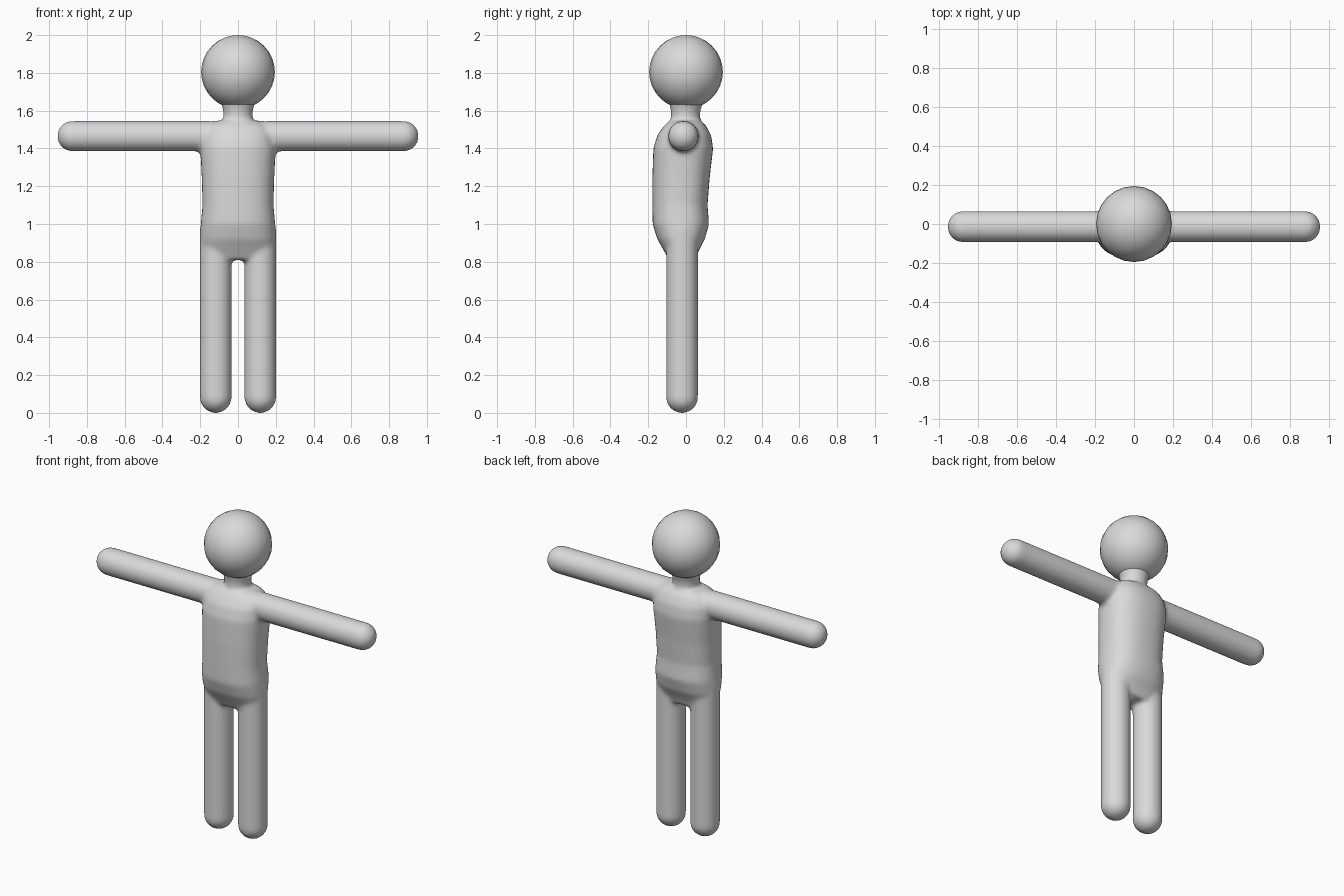
import bpy, bmesh, math
from mathutils import Matrix

if "Cube" in bpy.data.objects:
    bpy.data.objects.remove(bpy.data.objects["Cube"])

grey = bpy.data.materials.new("soft grey")
grey.diffuse_color = (0.7, 0.7, 0.7, 1)
grey.use_nodes = True
grey.node_tree.nodes["Principled BSDF"].inputs["Base Color"].default_value = grey.diffuse_color


def loft(bm, rings, n=40, power=2.4):
    """Skin stacked rounded outlines given as (z, half width, front y, back y)."""
    loops = []
    for z, hx, y0, y1 in rings:
        loop = []
        for i in range(n):
            a = 2 * math.pi * i / n
            c, s = math.cos(a), math.sin(a)
            x = hx * math.copysign(abs(c) ** (2 / power), c)
            y = (y0 + y1) / 2 + (y1 - y0) / 2 * math.copysign(abs(s) ** (2 / power), s)
            loop.append(bm.verts.new((x, y, z)))
        loops.append(loop)
    for a, b in zip(loops, loops[1:]):
        for i in range(n):
            j = (i + 1) % n
            bm.faces.new((a[i], a[j], b[j], b[i]))
    bm.faces.new(loops[0][::-1])
    bm.faces.new(loops[-1])


def capsule(bm, radius, length, matrix):
    """Round-ended limb from z = 0 to z = length, then placed by matrix."""
    verts = bmesh.ops.create_uvsphere(bm, u_segments=32, v_segments=17, radius=radius)["verts"]
    for v in verts:
        v.co.z += radius if v.co.z < 0 else length - radius
    bmesh.ops.transform(bm, matrix=matrix, verts=verts)


def finish(name, bm):
    mesh = bpy.data.meshes.new(name)
    bm.to_mesh(mesh)
    bm.free()
    mesh.materials.append(grey)
    mesh.shade_smooth()
    obj = bpy.data.objects.new(name, mesh)
    bpy.context.collection.objects.link(obj)
    return obj


bm = bmesh.new()
# torso and neck
loft(bm, [
    (0.81, 0.165, -0.09, 0.05), (0.86, 0.19, -0.118, 0.068),
    (0.92, 0.199, -0.152, 0.10), (1.00, 0.197, -0.177, 0.122),
    (1.10, 0.188, -0.178, 0.114), (1.25, 0.192, -0.178, 0.126),
    (1.40, 0.20, -0.173, 0.144), (1.47, 0.192, -0.152, 0.133),
    (1.52, 0.165, -0.117, 0.107), (1.547, 0.115, -0.085, 0.077),
])
loft(bm, [
    (1.48, 0.08, -0.08, 0.075), (1.56, 0.077, -0.08, 0.074),
    (1.60, 0.078, -0.08, 0.076), (1.64, 0.09, -0.09, 0.09),
    (1.70, 0.10, -0.10, 0.10),
], power=2)
for side in (-1, 1):
    # legs
    capsule(bm, 0.085, 1.05, Matrix.Translation((side * 0.118, -0.021, -0.001)))
    # arms, built from the hand inwards
    capsule(bm, 0.081, 0.90, Matrix.Translation((side * 0.957, -0.014, 1.465))
            @ Matrix.Rotation(-side * math.pi / 2, 4, "Y"))
body = finish("body", bm)

# fuse the parts with soft joints
remesh = body.modifiers.new("fuse", "REMESH")
remesh.mode = "VOXEL"
remesh.voxel_size = 0.012
remesh.use_smooth_shade = True
smooth = body.modifiers.new("soften", "SMOOTH")
smooth.factor = 0.5
smooth.iterations = 8

# head
bm = bmesh.new()
bmesh.ops.create_uvsphere(bm, u_segments=24, v_segments=16, radius=0.195,
                          matrix=Matrix.Translation((0, 0, 1.805)))
finish("head", bm)
